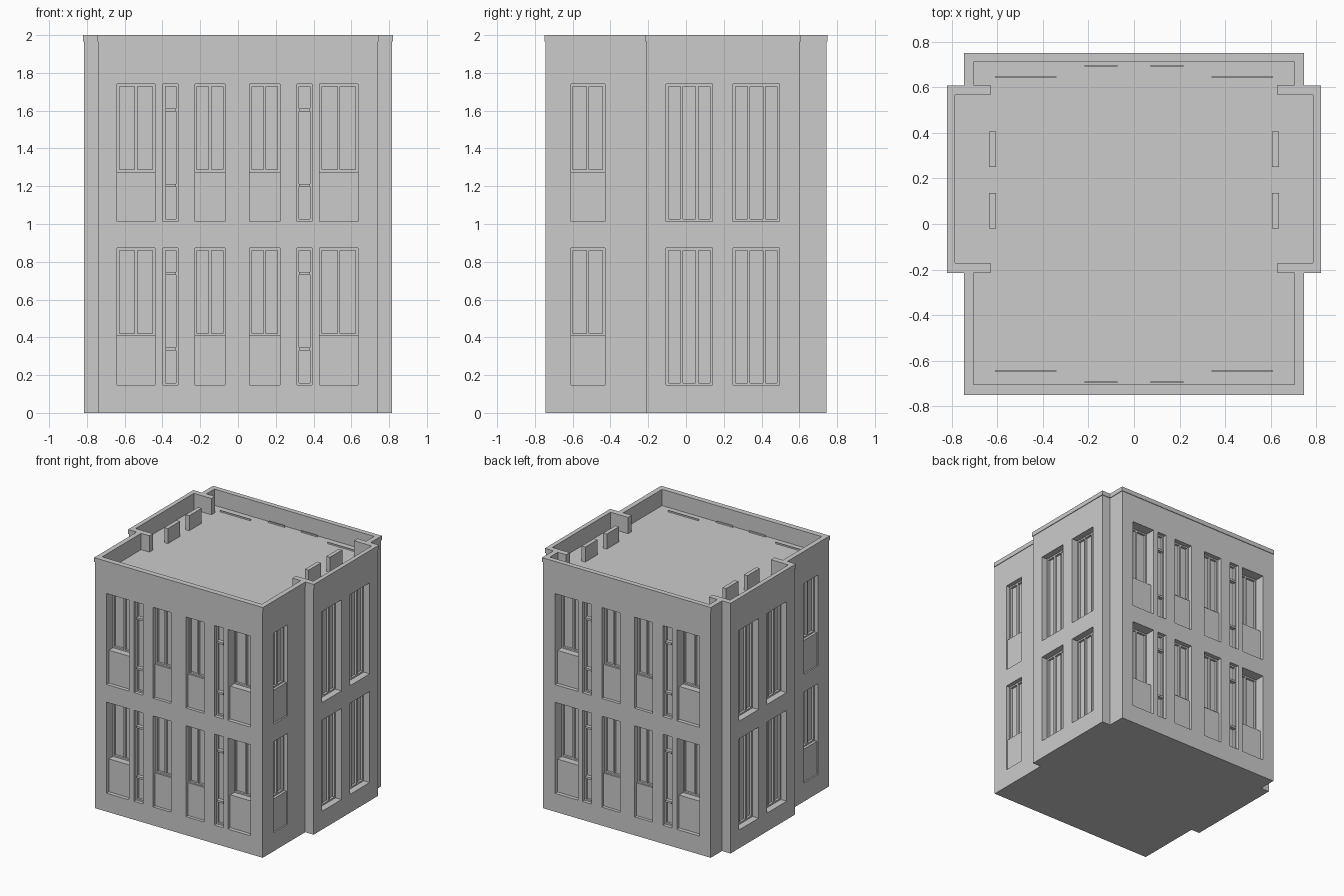
import bpy, bmesh

if "Cube" in bpy.data.objects:
    bpy.data.objects.remove(bpy.data.objects["Cube"])

def finish(name, bm):
    bmesh.ops.recalc_face_normals(bm, faces=bm.faces[:])
    me = bpy.data.meshes.new(name)
    bm.to_mesh(me)
    bm.free()
    ob = bpy.data.objects.new(name, me)
    bpy.context.collection.objects.link(ob)
    return ob

def add_box(bm, a, b):
    vs = bmesh.ops.create_cube(bm, size=1)["verts"]
    for v in vs:
        for i in range(3):
            v.co[i] = (a[i] + b[i]) / 2 + v.co[i] * abs(b[i] - a[i])

def add_prism(bm, half, z0, z1):
    # half outline on +x, mirrored to a closed outline and extruded
    pts = half + [(-x, y) for x, y in reversed(half)]
    f = bm.faces.new([bm.verts.new((x, y, z0)) for x, y in pts])
    ext = bmesh.ops.extrude_face_region(bm, geom=[f])["geom"]
    for v in ext:
        if isinstance(v, bmesh.types.BMVert):
            v.co.z = z1

def footprint(o):
    # main block with one projecting side bay; o = outward offset
    return [(.74 + o, -.745 - o), (.74 + o, -.21 - o), (.815 + o, -.21 - o),
            (.815 + o, .603 + o), (.74 + o, .603 + o), (.74 + o, .745 + o)]

ROOF_WELL = [(.705, -.705), (.705, -.215), (.63, -.215), (.63, -.17), (.785, -.17),
             (.785, .565), (.63, .565), (.63, .61), (.705, .61), (.705, .71)]

def wall_box(bm, face, u0, u1, z0, z1, d0, d1):
    # box given by position along a wall, height and depth inward
    if face in ("front", "back"):
        s = -1 if face == "front" else 1
        add_box(bm, (u0, s * (.745 - d0), z0), (u1, s * (.745 - d1), z1))
    else:
        s = 1 if face.startswith("right") else -1
        w = .815 if face.endswith("bay") else .74
        add_box(bm, (s * (w - d0), u0, z0), (s * (w - d1), u1, z1))

# opening styles: recess depth, low panel depth, mullion count, transom heights
STYLES = {"wide": (.10, .03, 1, ()), "medium": (.055, .025, 1, ()),
          "narrow": (.045, None, 0, (.19, .59)), "small": (.05, .012, 1, ()),
          "bay": (.07, None, 2, ())}
LONG = [(-.64, -.44, "wide"), (-.397, -.317, "narrow"), (-.228, -.068, "medium"),
        (.062, .222, "medium"), (.312, .392, "narrow"), (.432, .634, "wide")]
LAYOUT = {"front": LONG, "back": LONG}
for side in ("right", "left"):
    LAYOUT[side] = [(-.61, -.43, "small")]
    LAYOUT[side + "_bay"] = [(-.105, .14, "bay"), (.25, .495, "bay")]

cut, frames, panels = bmesh.new(), bmesh.new(), bmesh.new()
for face, row in LAYOUT.items():
    for u0, u1, style in row:
        depth, panel, mullions, transoms = STYLES[style]
        for z0 in (.147, 1.014):
            z1, low = z0 + .726, z0
            wall_box(cut, face, u0, u1, z0, z1, -.05, depth)
            if panel is not None:
                low = z0 + .262
                wall_box(panels, face, u0, u1, z0, low, panel, depth + .01)
            # frame around the glazing
            f, d0, d1 = .012, depth - .018, depth + .005
            wall_box(frames, face, u0, u0 + f, low, z1, d0, d1)
            wall_box(frames, face, u1 - f, u1, low, z1, d0, d1)
            wall_box(frames, face, u0 + f, u1 - f, z1 - f, z1, d0, d1)
            wall_box(frames, face, u0 + f, u1 - f, low, low + f, d0, d1)
            for i in range(mullions):
                c = u0 + (u1 - u0) * (i + 1) / (mullions + 1)
                wall_box(frames, face, c - .007, c + .007, low + f, z1 - f, d0, d1)
            for t in transoms:
                wall_box(frames, face, u0 + f, u1 - f, z0 + t - .008, z0 + t + .008,
                         depth - .03, d1)
add_prism(cut, ROOF_WELL, 1.87, 2.1)
cutter = finish("opening_cutter", cut)
cutter.hide_render = True

# walls and the slightly overhanging parapet cap
bm = bmesh.new()
add_prism(bm, footprint(0), 0, 1.965)
walls = finish("walls", bm)
bm = bmesh.new()
add_prism(bm, footprint(.005), 1.965, 2)
cap = finish("parapet_cap", bm)
for ob in (walls, cap):
    mod = ob.modifiers.new("openings", "BOOLEAN")
    mod.operation = "DIFFERENCE"
    mod.solver = "EXACT"
    mod.object = cutter
    bpy.context.view_layer.objects.active = ob
    bpy.ops.object.modifier_apply(modifier=mod.name)
bpy.data.objects.remove(cutter)

finish("window_frames", frames)
finish("lower_panels", panels)

# roof blocks beside the bays and thin roof strips
bm = bmesh.new()
for s in (-1, 1):
    for y0, y1 in ((-.02, .135), (.25, .405)):
        add_box(bm, (s * .605, y0, 1.86), (s * .637, y1, 1.99))
finish("roof_blocks", bm)
bm = bmesh.new()
for s in (-1, 1):
    for x0, x1, y in ((.34, .61, .645), (.072, .218, .695)):
        for t in (-1, 1):
            add_box(bm, (s * x0, t * y - .003, 1.86), (s * x1, t * y + .003, 1.882))
finish("roof_strips", bm)
